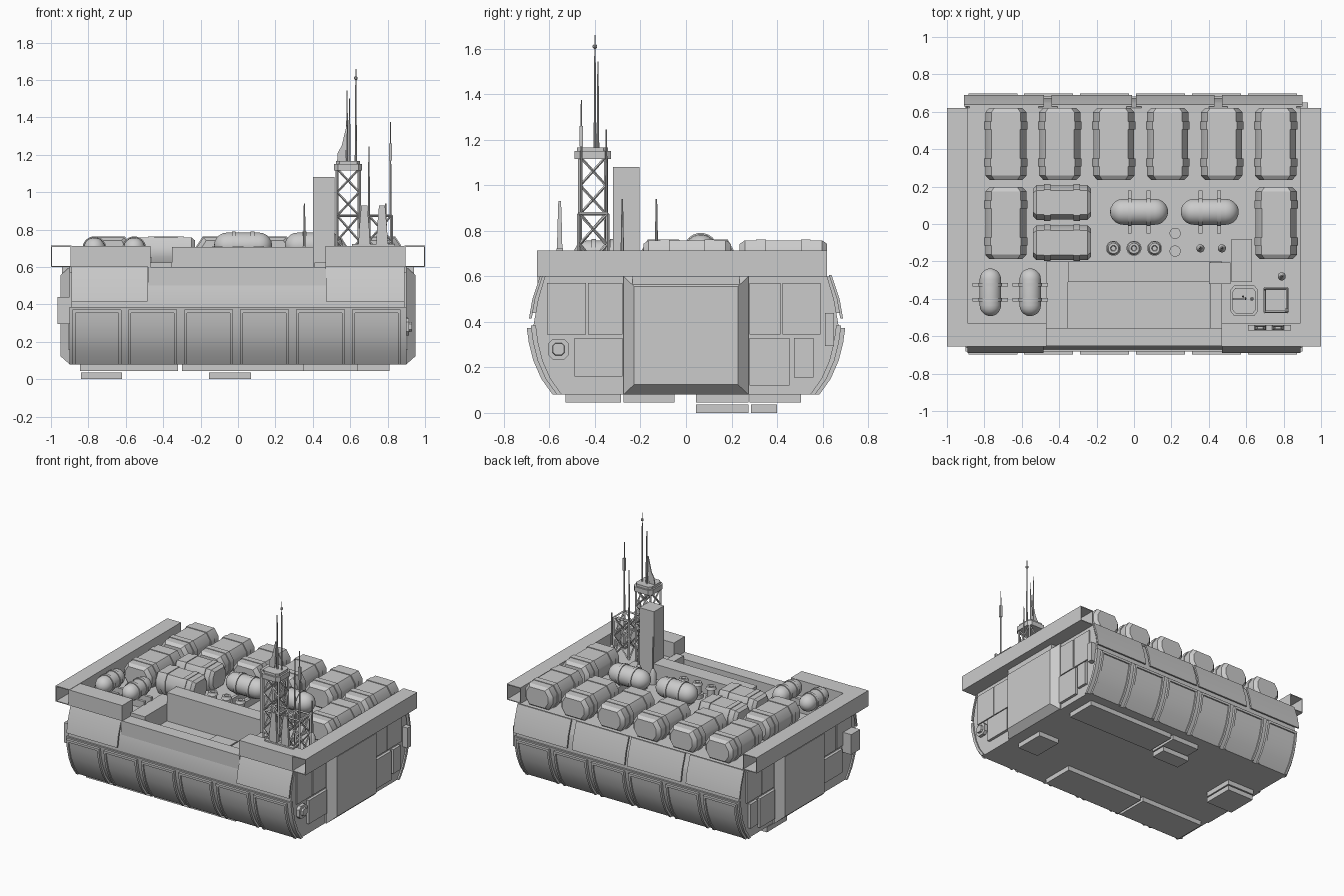
import bpy, bmesh
from math import sin, cos, pi
from mathutils import Vector

if "Cube" in bpy.data.objects:
    bpy.data.objects.remove(bpy.data.objects["Cube"])

AX = {'x': lambda t, a, b: (t, a, b), 'y': lambda t, a, b: (a, t, b), 'z': lambda t, a, b: (a, b, t)}

def finish(name, bm):
    bmesh.ops.recalc_face_normals(bm, faces=bm.faces)
    me = bpy.data.meshes.new(name)
    bm.to_mesh(me)
    bm.free()
    ob = bpy.data.objects.new(name, me)
    bpy.context.collection.objects.link(ob)
    return ob

def add_loft(bm, axis, sec, stations, loc=(0, 0, 0)):
    # section (a, b) swept along axis; stations are (position, scale)
    loc = Vector(loc)
    rings = [[bm.verts.new(loc + Vector(AX[axis](t, a * s, b * s))) for a, b in sec] for t, s in stations]
    n = len(sec)
    for r, q in zip(rings, rings[1:]):
        for i in range(n):
            bm.faces.new((r[i], r[(i + 1) % n], q[(i + 1) % n], q[i]))
    bm.faces.new(rings[0])
    bm.faces.new(rings[-1])

def loft(name, axis, sec, stations, loc=(0, 0, 0)):
    bm = bmesh.new()
    add_loft(bm, axis, sec, stations, loc)
    return finish(name, bm)

def boxes(name, *dims):
    # each box is x0, x1, y0, y1, z0, z1
    bm = bmesh.new()
    for x0, x1, y0, y1, z0, z1 in dims:
        add_loft(bm, 'z', [(x0, y0), (x1, y0), (x1, y1), (x0, y1)], [(z0, 1), (z1, 1)])
    return finish(name, bm)

def prism(name, sec, x0, x1):
    return loft(name, 'x', sec, [(x0, 1), (x1, 1)])

def circle(r, n=16):
    return [(r * cos(2 * pi * (i + .5) / n), r * sin(2 * pi * (i + .5) / n)) for i in range(n)]

def strut(bm, p, q, r=.006):
    p, q = Vector(p), Vector(q)
    d = (q - p).normalized()
    u = d.orthogonal().normalized()
    v = d.cross(u)
    a, b = [[bm.verts.new(c + r * (u * x + v * y)) for x, y in ((1, 1), (-1, 1), (-1, -1), (1, -1))] for c in (p, q)]
    for i in range(4):
        bm.faces.new((a[i], a[(i + 1) % 4], b[(i + 1) % 4], b[i]))
    bm.faces.new(a)
    bm.faces.new(b)

# Hull: lower body, then upper body around the open front recess
arc = [(.555, .08), (.605, .15), (.64, .23), (.66, .31), (.67, .385)]
half = arc + [(.65, .5)]
prism("hull_lower", half + [(-y, z) for y, z in reversed(half)], -.89, .89)
upper = [(-.65, .5), (.65, .5), (.62, .6), (-.62, .6)]
prism("hull_upper_left", upper, -.89, -.353)
prism("hull_upper_right", upper, .41, .89)
prism("hull_upper_back", [(-.31, .5), (.65, .5), (.62, .6), (-.31, .6)], -.353, .41)
boxes("recess_front_lip", (-.48, .47, -.653, -.56, .5, .6))
boxes("recess_back_wall", (-.353, .41, -.31, -.2, .6, .707))
boxes("recess_side_curbs", (-.467, -.353, -.56, -.2, .6, .625), (.41, .47, -.56, -.2, .6, .625))
boxes("recess_hatches", (.05, .215, -.42, -.315, .5, .508), (.225, .39, -.42, -.315, .5, .508))

# Curved lower armour with six framed panels on each long side
def shell(name, pts, d0, d1, x0, x1, side):
    sec = [((y + d1) * side, z) for y, z in pts] + [((y + d0) * side, z) for y, z in reversed(pts)]
    return prism(name, sec, x0, x1)

panel_arc = arc[:-1] + [(.668, .37)]
for side, tag in ((-1, "front"), (1, "back")):
    shell(tag + "_armour_base", arc, -.01, .012, -.9, .9, side)
    for i in range(6):
        c = -.755 + .299 * i
        shell(tag + "_armour_panel", panel_arc, 0, .022, c - .125, c + .125, side)
        for s in (-.123, .123):
            shell(tag + "_panel_rib", panel_arc, 0, .031, c + s - .008, c + s + .008, side)
        shell(tag + "_panel_top_rim", [(.667, .355), (.668, .372)], 0, .031, c - .13, c + .13, side)
    spans = [(-.89, -.485), (.47, .89)] if side < 0 else [(-.91, -.48), (-.44, -.01), (.01, .43), (.47, .9)]
    for a, b in spans:
        shell(tag + "_apron_plate", [(.69, .415), (.675, .5), (.64, .605)], -.012, 0, a, b, side)
        shell(tag + "_apron_standoff", [(.665, .44), (.655, .5), (.625, .6)], -.02, .016, a + .03, b - .03, side)

# Hollow side beams and solid front beams
t = .006
for s, tag in ((-1, "left"), (1, "right")):
    a, b = sorted((s * .89, s))
    boxes(tag + "_hollow_beam", (a, b, -.655, .62, .6, .6 + t), (a, b, -.655, .62, .714 - t, .714),
          (a, a + t, -.655, .62, .6 + t, .714 - t), (b - t, b, -.655, .62, .6 + t, .714 - t))
    a, b = sorted((s * .89, s * .468))
    boxes(tag + "_front_beam", (a, b, -.655, -.53, .6, .712))

    # End wall: chamfered central bulkhead and thin wall plates
    sec = [(-.275, -.26), (.275, -.26), (.275, .26), (-.275, .26)]
    loft(tag + "_end_bulkhead", 'x', sec, [(s * .88, 1), (s * .9, 1), (s * .95, .83)], (0, 0, .34))
    def plates(name, d, *rects):
        x0, x1 = sorted((s * .88, s * d))
        boxes(tag + name, *[(x0, x1, *r) for r in rects])
    plates("_upper_wall_plates", .9, (-.61, -.44, .345, .57), (-.43, -.28, .345, .57),
           (.28, .415, .345, .57), (.425, .59, .345, .57))
    plates("_lower_wall_plates", .91, (-.49, -.28, .16, .33), (.28, .455, .12, .33), (.475, .56, .155, .33))
    plates("_bulkhead_top", .94, (-.235, .235, .55, .6))
    if s < 0:
        plates("_side_box", .965, (-.61, -.51, .295, .44))
    else:
        plates("_side_box", .93, (.61, .65, .295, .44))
        oct_sec = [(-.045, -.025), (-.025, -.045), (.025, -.045), (.045, -.025),
                   (.045, .025), (.025, .045), (-.025, .045), (-.045, .025)]
        loft(tag + "_round_hatch", 'x', oct_sec, [(.88, 1), (.915, 1), (.915, .6), (.93, .55)], (0, -.56, .28))

# Underside skid plates and two feet hung just below them
boxes("skid_plates", (-.3, .35, -.53, -.285, .045, .08), (-.845, -.32, -.53, -.285, .045, .08),
      (.64, .81, -.275, -.05, .045, .08), (.09, .81, .28, .505, .045, .08),
      (-.155, .07, .28, .505, .045, .08), (-.845, -.62, .045, .275, .045, .08))
boxes("feet", (-.155, .07, .285, .4, 0, .036), (-.84, -.62, .045, .275, 0, .036))

# Banded octagonal cargo barrels
barrels = []
def barrel(axis, x, y, length, w, h=.08):
    sec = [(a * w, b * h) for a, b in ((1, -.35), (1, .35), (.7, 1), (-.7, 1), (-1, .35), (-1, -.35), (-.7, -1), (.7, -1))]
    f = [(-.5, .78), (-.44, .98), (-.31, .98), (-.31, 1.03), (-.2, 1.03), (-.2, .97)]
    st = [(p * length, k) for p, k in f] + [(-p * length, k) for p, k in reversed(f)]
    barrels.append(loft("cargo_barrel", axis, sec, st, (x, y, .68)))

for i in range(6):
    barrel('y', -.685 + .2885 * i, .428, .385, .1125)
for x in (-.685, .76):
    barrel('y', x, .005, .385, .1125)
for y in (.115, -.1):
    barrel('x', -.385, y, .31, .095)

# Capsule tanks on clamp mounts
def capsule(axis, x, y, z, length, r, gap, reach):
    c = length / 2 - r
    ring = [(-c - r * cos(k * pi / 10), max(sin(k * pi / 10), .05)) for k in range(6)]
    loft("capsule_tank", axis, circle(r, 20), ring + [(-p, k) for p, k in reversed(ring)], (x, y, z))
    for s in (-gap, gap):
        loft("tank_clamp", axis, circle(r + .006, 20), [(s - .01, 1), (s + .01, 1)], (x, y, z))
        if axis == 'x':
            boxes("tank_cradle", (x + s - .01, x + s + .01, y - reach, y + reach, .6, .65))
        else:
            boxes("tank_cradle", (x - reach, x + reach, y + s - .01, y + s + .01, .6, .65))

for x in (.027, .405):
    capsule('x', x, .065, .715, .31, .07, .05, .115)
for x in (-.768, -.555):
    capsule('y', x, -.365, .7, .255, .058, .04, .095)

# Deck vents, caps and a step
for x in (-.11, 0, .11):
    loft("vent", 'z', circle(.04), [(.6, 1), (.63, 1), (.63, .65), (.69, .65), (.69, .9), (.71, .7), (.71, .4), (.7, .3)], (x, -.13, 0))
for y in (-.05, -.145):
    loft("deck_cap", 'z', circle(.03), [(.6, 1), (.615, 1)], (.22, y, 0))
boxes("deck_step", (.52, .63, -.31, -.08, .6, .625))
boxes("tall_cabinet", (.4, .516, -.32, -.205, .6, 1.08))

# Lattice tower and short lattice stand
def lattice(name, x0, x1, y0, y1, levels, r=.006):
    bm = bmesh.new()
    cs = [(x0, y0), (x1, y0), (x1, y1), (x0, y1)]
    for i in range(4):
        a, b = cs[i], cs[(i + 1) % 4]
        strut(bm, (*a, levels[0]), (*a, levels[-1]), r)
        strut(bm, (*a, .875), (*b, .875), r * .8)
        for z, w in zip(levels, levels[1:]):
            strut(bm, (*a, z), (*b, w), r * .7)
            strut(bm, (*b, z), (*a, w), r * .7)
    finish(name, bm)

lattice("lattice_tower", .53, .648, -.465, -.352, [.6, .74, .875, 1.0, 1.125])
lattice("lattice_stand", .7, .82, -.47, -.345, [.6, .74, .875])
cap = [(-.075, -.055), (-.055, -.08), (.055, -.08), (.075, -.055), (.075, .055), (.055, .08), (-.055, .08), (-.075, .055)]
loft("tower_cap", 'z', cap, [(1.115, 1), (1.15, 1), (1.15, .85), (1.167, .85)], (.589, -.41, 0))
loft("tower_fin", 'y', [(-.045, 1.165), (0, 1.165), (.012, 1.36), (.006, 1.36), (-.02, 1.25), (-.042, 1.21)],
     [(-.403, 1), (-.397, 1)], (.575, 0, 0))

# Tapered fins on a foot bar at the front right
boxes("fin_bar", (.61, .84, -.57, -.54, .7, .722))
for x in (.675, .77):
    loft("tapered_fin", 'z', [(-.032, -.012), (.032, -.012), (.032, .012), (-.032, .012)],
         [(.7, 1), (.8, .85), (.93, .5)], (x, -.555, 0))

# Whip antennas: x, y, bottom, top, radius
for x, y, a, b, r in ((.63, -.4, 1.16, 1.66, .005), (.583, -.387, 1.16, 1.545, .005), (.596, -.4, 1.16, 1.5, .005),
                      (.815, -.46, .87, 1.375, .005), (.7, -.35, .7, 1.245, .006),
                      (.355, -.13, .6, .94, .007), (.47, -.13, .6, .94, .007), (.79, -.28, .6, .94, .007)):
    loft("antenna", 'z', circle(r, 8), [(a, 1.3), ((a + b) / 2, 1), (b, .5)], (x, y, 0))
    if a == .6:
        loft("antenna_base", 'z', circle(.022, 12), [(.6, 1), (.68, 1), (.71, .4)], (x, y, 0))
loft("antenna_ball", 'z', circle(.01, 10), [(1.6, .4), (1.605, 1), (1.615, 1), (1.62, .4)], (.63, -.4, 0))
boxes("antenna_sleeve", (.807, .823, -.468, -.452, 1.17, 1.26))

# Smooth shading with sharp edges kept; barrels shade rounder
bpy.ops.object.select_all(action='SELECT')
bpy.context.view_layer.objects.active = barrels[0]
bpy.ops.object.shade_smooth_by_angle(angle=.6)
bpy.ops.object.select_all(action='DESELECT')
for ob in barrels:
    ob.select_set(True)
bpy.ops.object.shade_smooth_by_angle(angle=1.1)
